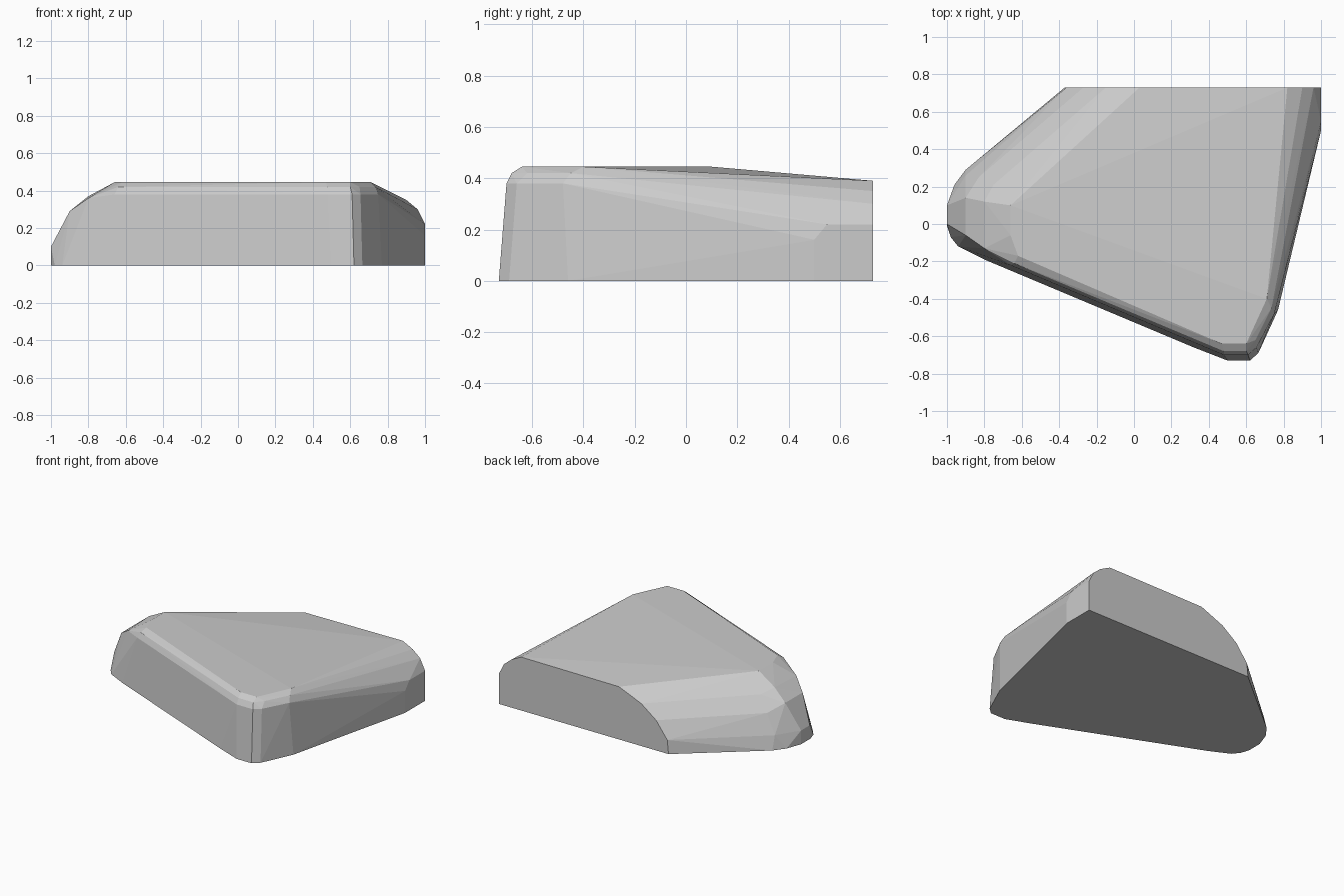
import bpy, bmesh, math

# footprint on the ground (x, y)
footprint = [(-0.37, 0.73), (-0.9, 0.29), (-0.96, 0.21), (-1, 0.1), (-1, -0.01), (-0.98, -0.07),
             (-0.94, -0.12), (-0.8, -0.19), (0.32, -0.66), (0.5, -0.73), (0.62, -0.73),
             (0.665, -0.69), (0.77, -0.46), (1, 0.5), (1, 0.73)]

# cut end at the back (x, z)
back_end = [(-0.36, 0.1), (-0.27, 0.22), (-0.15, 0.31), (0.03, 0.385),
            (0.82, 0.39), (0.9, 0.35), (0.96, 0.3), (1, 0.22)]

# rim rings along the front wall, height -> (x, y)
rims = {
    0.38: [(-0.66, -0.22), (0.48, -0.70), (0.61, -0.70), (0.655, -0.66), (0.75, -0.48)],
    0.42: [(-0.64, -0.21), (0.48, -0.68), (0.6, -0.68), (0.65, -0.62), (0.735, -0.45)],
    0.445: [(-0.62, -0.17), (0.47, -0.64), (0.6, -0.64), (0.71, -0.4), (-0.66, 0.1), (-0.66, -0.06)],
}

# rounded nose on the left and lower right shoulder
nose = [(-1, 0.1, 0.1), (-1, 0, 0.1), (-0.9, 0.26, 0.1), (-0.9, 0.14, 0.29), (-0.9, -0.06, 0.29),
        (-0.83, 0.25, 0.24), (-0.8, 0.12, 0.37), (-0.8, -0.13, 0.36), (-0.75, 0.21, 0.34)]
shoulder = [(1, 0.5, 0.16), (1, 0.55, 0.22)]

points = [(x, y, 0) for x, y in footprint] + [(x, 0.73, z) for x, z in back_end]
points += [(x, y, z) for z, ring in rims.items() for x, y in ring] + nose + shoulder

# wrap the sections into one faceted solid
bm = bmesh.new()
for p in points:
    bm.verts.new(p)
bmesh.ops.convex_hull(bm, input=bm.verts)
bmesh.ops.delete(bm, geom=[v for v in bm.verts if not v.link_faces], context='VERTS')
bmesh.ops.dissolve_limit(bm, angle_limit=math.radians(1), verts=bm.verts, edges=bm.edges)
bmesh.ops.recalc_face_normals(bm, faces=bm.faces)
mesh = bpy.data.meshes.new("wedge_body")
bm.to_mesh(mesh)
bm.free()
body = bpy.data.objects.new("wedge_body", mesh)
bpy.context.collection.objects.link(body)
